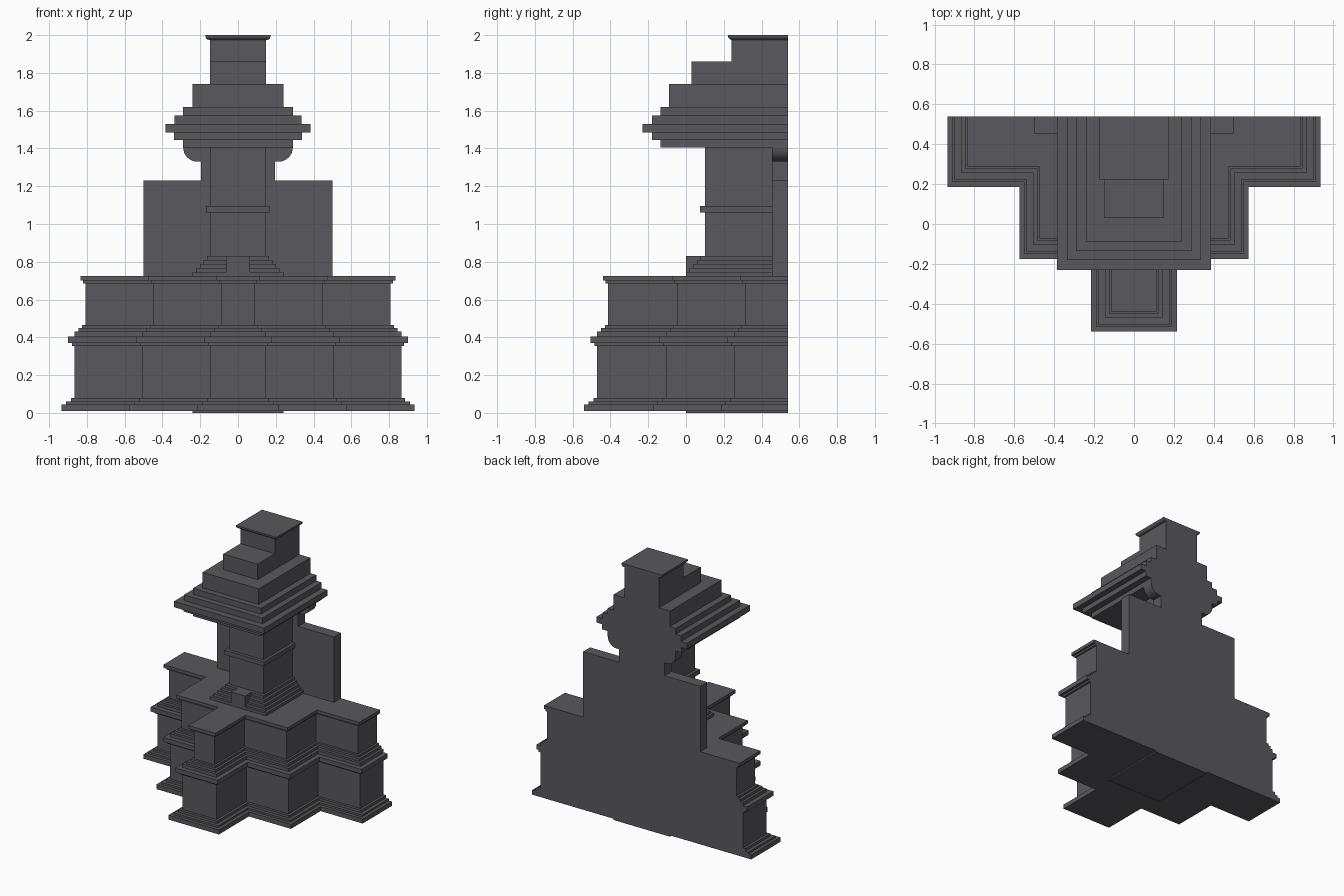
import bpy, bmesh, math

if "Cube" in bpy.data.objects:
    bpy.data.objects.remove(bpy.data.objects["Cube"], do_unlink=True)

BACK = 0.54
stone = bpy.data.materials.new("dark grey stone")
stone.use_nodes = True
COLOUR = (0.1, 0.098, 0.112, 1)
stone.diffuse_color = COLOUR
stone.node_tree.nodes["Principled BSDF"].inputs["Base Color"].default_value = COLOUR


def finish(name, bm):
    bmesh.ops.recalc_face_normals(bm, faces=bm.faces[:])
    mesh = bpy.data.meshes.new(name)
    bm.to_mesh(mesh)
    bm.free()
    mesh.materials.append(stone)
    obj = bpy.data.objects.new(name, mesh)
    bpy.context.scene.collection.objects.link(obj)
    return obj


def stack(name, rings, back=BACK):
    """Skin a stack of (z, outline) rings, open at the back, then close it with a flat wall.
    An outline is a list of (half width, front y), widest first."""
    bm = bmesh.new()
    loops = []
    for z, outline in rings:
        half, y = [], back
        for w, front in outline:
            half += [(w, y), (w, front)]
            y = front
        path = half + [(-x, y) for x, y in reversed(half)]
        loops.append([bm.verts.new((x, y, z)) for x, y in path])
    for low, high in zip(loops, loops[1:]):
        for i in range(len(low) - 1):
            bm.faces.new((low[i], low[i + 1], high[i + 1], high[i]))
    bm.faces.new(loops[0])
    bm.faces.new(loops[-1])
    bm.faces.new([r[0] for r in loops] + [r[-1] for r in reversed(loops)])
    return finish(name, bm)


def steps(bottom, courses):
    """Turn (top z, outline) courses into rings with square steps."""
    rings = []
    for top, outline in courses:
        rings += [(bottom, outline), (top, outline)]
        bottom = top
    return rings


def box(name, w, front, back, z0, z1):
    return stack(name, steps(z0, [(z1, [(w, front)])]), back)


# Cross-shaped two-storey base, each course inset from the plinth
def cross(d):
    return [(0.935 - d, 0.185 + d), (0.575 - d, -0.175 + d), (0.215 - d, -0.54 + d)]


base_courses = [(0.045, 0), (0.06, 0.025), (0.08, 0.05), (0.355, 0.07), (0.37, 0.055),
                (0.405, 0.035), (0.43, 0.07), (0.45, 0.09), (0.465, 0.11),
                (0.685, 0.127), (0.7, 0.115), (0.725, 0.1)]
stack("stepped_base", steps(0.01, [(z, cross(d)) for z, d in base_courses]))
box("foundation_slab", 0.24, 0.0, BACK, 0, 0.01)

# Pedestal with a block set in the front of its steps
stack("pedestal", steps(0.725, [(0.746 + 0.021 * i, [(0.24 - 0.019 * i, 0.019 * i)])
                                for i in range(5)]))
box("pedestal_block", 0.06, 0.0, 0.12, 0.725, 0.83)

# Shaft and its band
box("column", 0.147, 0.1, 0.46, 0.83, 1.405)
box("column_band", 0.17, 0.075, 0.46, 1.06, 1.095)

# Back wall with a neck and rounded brackets under the roof
half = [(0.5, 0.725), (0.5, 1.23), (0.195, 1.23), (0.195, 1.33)]
for i in range(9):
    a = math.radians(-90 + 90 * i / 8)
    half.append((0.215 + 0.075 * math.cos(a), 1.405 + 0.075 * math.sin(a)))
bm = bmesh.new()
outline = half + [(-x, z) for x, z in reversed(half)]
face = bm.faces.new([bm.verts.new((x, 0.455, z)) for x, z in outline])
ext = bmesh.ops.extrude_face_region(bm, geom=[face])["geom"]
bmesh.ops.translate(bm, vec=(0, BACK - 0.455, 0),
                    verts=[v for v in ext if isinstance(v, bmesh.types.BMVert)])
wall = finish("back_wall", bm)
bpy.context.view_layer.objects.active = wall
wall.select_set(True)
bpy.ops.object.shade_smooth_by_angle(angle=math.radians(30))

# Tiered roof, rising to a set-back tower
roof_courses = [(1.445, 0.29, -0.135), (1.485, 0.34, -0.18), (1.53, 0.385, -0.23),
                (1.575, 0.335, -0.18), (1.62, 0.29, -0.135), (1.74, 0.24, -0.09),
                (1.86, 0.147, 0.03), (1.98, 0.147, 0.24)]
stack("tiered_roof", steps(1.405, [(z, [(w, y)]) for z, w, y in roof_courses]))

# Cap slab with a rounded underside
stack("tower_cap", [(z, [(w, 0.395 - w)]) for z, w in
                    [(1.975, 0.155), (1.978, 0.163), (1.985, 0.17), (1.992, 0.173), (2.0, 0.173)]])
